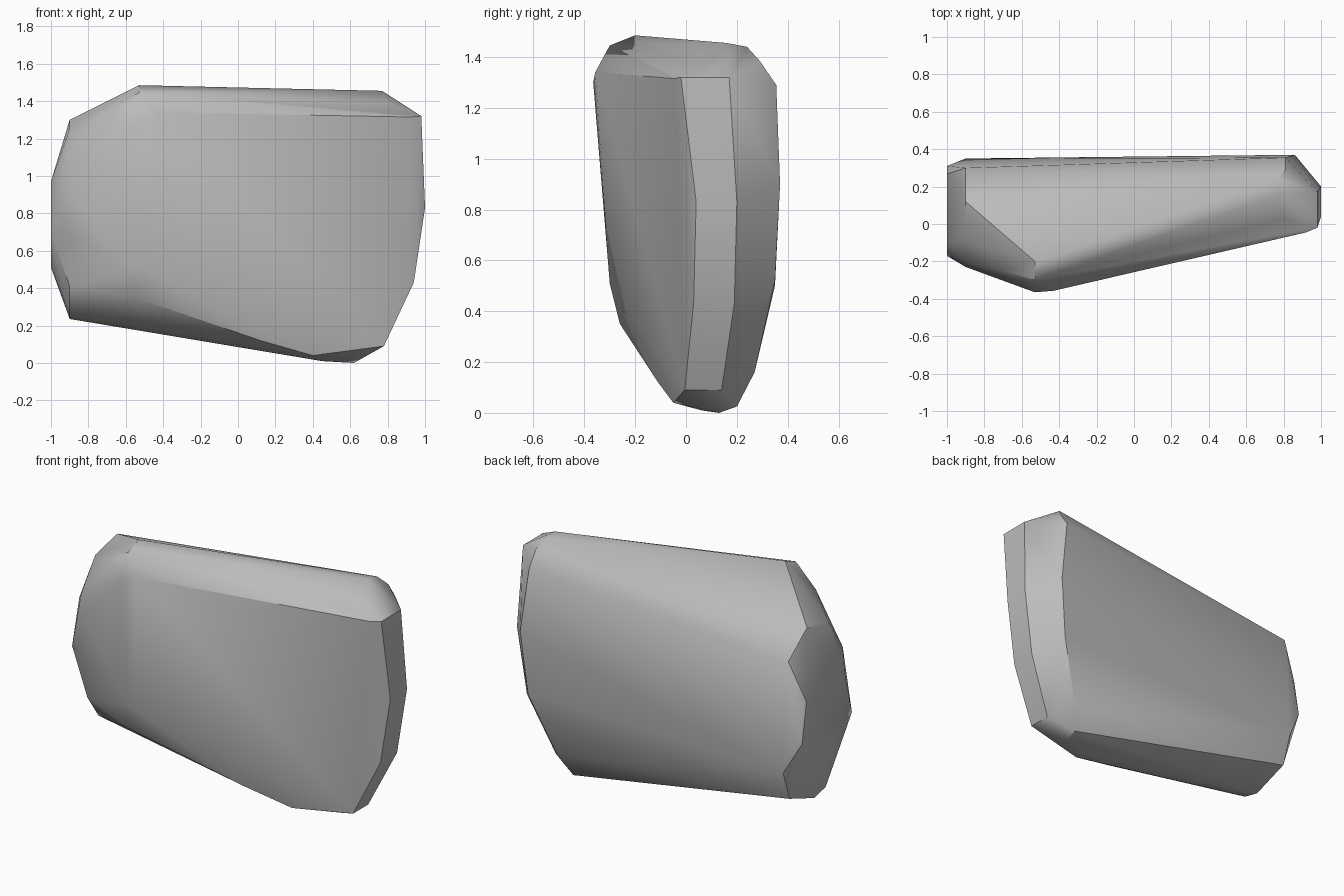
import bpy
import bmesh
import math

default_cube = bpy.data.objects.get("Cube")
if default_cube:
    bpy.data.objects.remove(default_cube, do_unlink=True)


def make_material(name, colour):
    material = bpy.data.materials.new(name)
    material.use_nodes = True
    material.diffuse_color = colour
    shader = material.node_tree.nodes["Principled BSDF"]
    shader.inputs["Base Color"].default_value = colour
    shader.inputs["Roughness"].default_value = 0.9
    return material


def hull_object(name, profiles, material):
    """Wrap a convex stone skin around a set of corner profiles."""
    bm = bmesh.new()
    for profile in profiles:
        for corner in profile:
            bm.verts.new(corner)
    bmesh.ops.convex_hull(bm, input=bm.verts)
    # Drop corners that lie inside the skin
    loose = [v for v in bm.verts if not v.link_faces]
    bmesh.ops.delete(bm, geom=loose, context="VERTS")
    bmesh.ops.recalc_face_normals(bm, faces=bm.faces)
    mesh = bpy.data.meshes.new(name)
    bm.to_mesh(mesh)
    bm.free()
    mesh.materials.append(material)
    rock = bpy.data.objects.new(name, mesh)
    bpy.context.collection.objects.link(rock)
    return rock


# Narrow strip at the left end, as front and back edge pairs
left_end = [(x, y, z)
            for x, front, back, z in ((0.98, -0.02, 0.17, 1.32),
                                      (1.0, 0.04, 0.2, 0.83),
                                      (0.94, 0.03, 0.19, 0.43),
                                      (0.78, -0.005, 0.14, 0.09))
            for y in (front, back)]

# Broad blunt right end, from the top edge down
right_end = [(-0.9, 0.12, 1.3), (-0.9, -0.09, 1.25), (-0.9, 0.3, 1.16),
             (-0.91, -0.21, 1.06), (-1.0, 0.268, 0.93), (-1.0, -0.1, 0.97),
             (-1.0, 0.31, 0.69), (-1.0, -0.17, 0.7), (-1.0, 0.1, 0.51),
             (-0.9, 0.35, 0.5), (-0.9, -0.165, 0.41), (-0.9, 0.287, 0.32),
             (-0.9, -0.06, 0.26), (-0.9, 0.05, 0.235)]

# Rounded top ridge, running from the right end to the left end
top_ridge = [(-0.53, -0.2, 1.485), (0.77, 0.16, 1.455),
             (-0.53, -0.3, 1.445), (0.8, 0.03, 1.39),
             (0.77, 0.24, 1.44), (0.81, 0.29, 1.385),
             (-0.7, -0.25, 1.34)]

# Front face corners
front_face = [(-0.43, -0.357, 1.34), (-0.53, -0.365, 1.3),
              (0.92, -0.045, 1.315), (-0.52, -0.3, 0.51),
              (-0.55, -0.26, 0.35), (-0.9, -0.23, 0.93),
              (0.3, -0.1, 0.2), (0.5, -0.045, 0.1)]

# Back face corners
back_face = [(0.81, 0.355, 1.29), (0.86, 0.37, 0.9),
             (0.82, 0.35, 0.52), (0.68, 0.27, 0.16)]

# Tapered underside
underside = [(0.62, 0.13, 0.0), (0.62, 0.2, 0.025),
             (0.45, 0.06, 0.01), (0.4, -0.05, 0.04),
             (0.12, -0.11, 0.12)]

stone_grey = make_material("stone grey", (0.5, 0.5, 0.5, 1.0))
boulder = hull_object("boulder", (left_end, right_end, top_ridge, front_face,
                                  back_face, underside), stone_grey)

# Soft facets with crisp edges
bpy.ops.object.select_all(action="DESELECT")
boulder.select_set(True)
bpy.context.view_layer.objects.active = boulder
bpy.ops.object.shade_smooth_by_angle(angle=math.radians(35))
